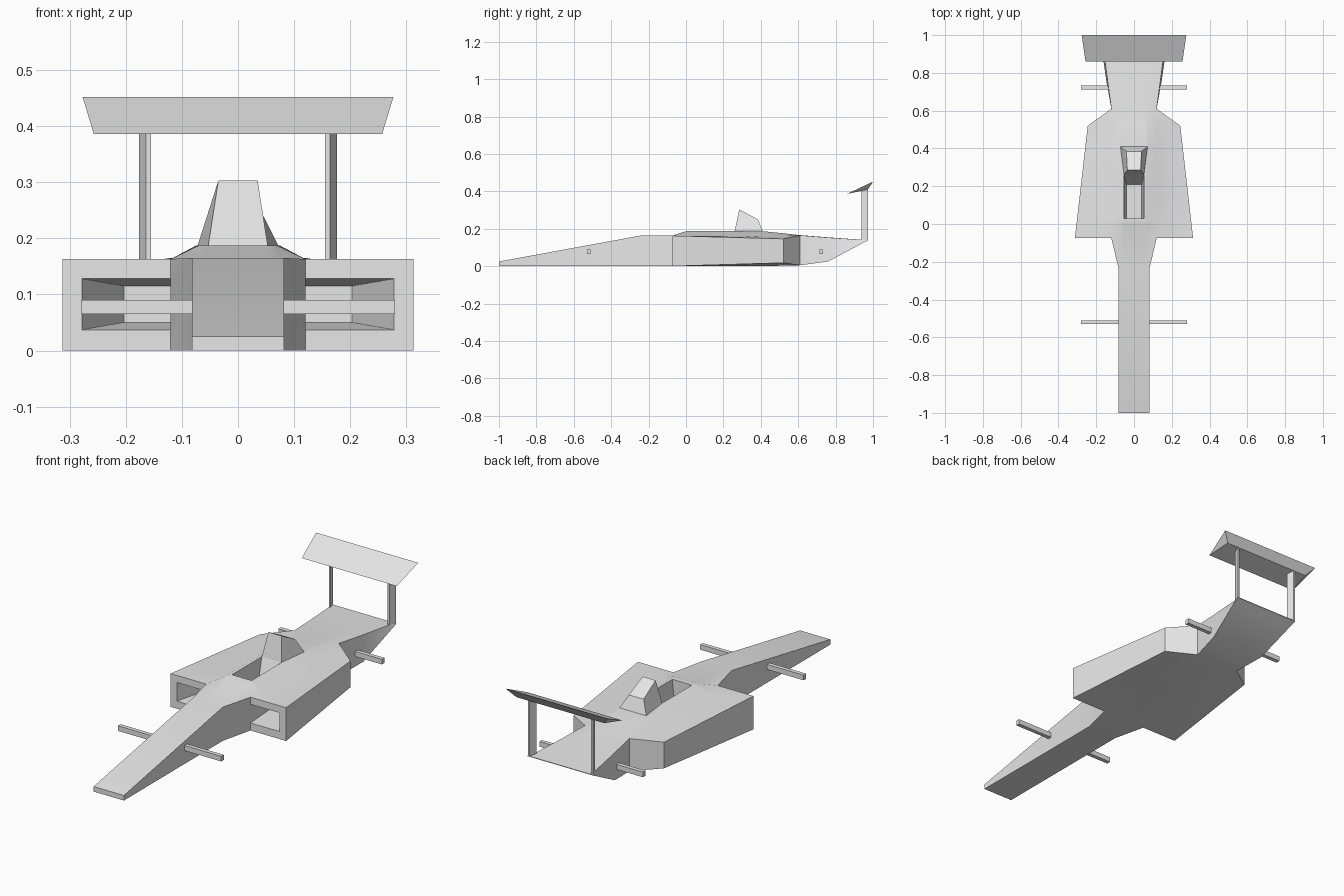
import bpy
import bmesh
from mathutils import Vector

cube = bpy.data.objects.get("Cube")
if cube:
    bpy.data.objects.remove(cube, do_unlink=True)

# One plain grey for the whole model
grey = bpy.data.materials.new("plain_grey")
grey.use_nodes = True
grey.diffuse_color = (0.8, 0.8, 0.8, 1)
grey.node_tree.nodes["Principled BSDF"].inputs["Base Color"].default_value = (0.8, 0.8, 0.8, 1)


def finish(bm, name):
    """Turn a bmesh into a named object with sharp-aware smooth shading."""
    bmesh.ops.remove_doubles(bm, verts=bm.verts, dist=0.0005)
    bmesh.ops.recalc_face_normals(bm, faces=bm.faces)
    mesh = bpy.data.meshes.new(name)
    bm.to_mesh(mesh)
    bm.free()
    mesh.materials.append(grey)
    ob = bpy.data.objects.new(name, mesh)
    bpy.context.collection.objects.link(ob)
    bpy.ops.object.select_all(action='DESELECT')
    ob.select_set(True)
    bpy.context.view_layer.objects.active = ob
    bpy.ops.object.shade_smooth_by_angle()
    return ob


def bridge(bm, a, b):
    """Close the band between two matching loops."""
    for i in range(len(a)):
        j = (i + 1) % len(a)
        bm.faces.new((a[i], a[j], b[j], b[i]))


def prism(name, lower, upper):
    """Solid between two matching polygons."""
    bm = bmesh.new()
    a = [bm.verts.new(p) for p in lower]
    b = [bm.verts.new(p) for p in upper]
    bridge(bm, a, b)
    bm.faces.new(a)
    bm.faces.new(b)
    return finish(bm, name)


# Hull stations: y, bottom half-width, bottom z, top half-width, top z,
# ridge half-width, ridge z, cockpit half-width
STATIONS = [
    (-1.0, .082, 0, .082, .025, .06, .025, .045),
    (-.235, .082, 0, .082, .165, .06, .165, .045),
    (-.075, .12, 0, .12, .163, .07, .163, .05),
    (0, .12, 0, .12, .163, .07, .187, .053),
    (.03, .12, 0, .12, .163, .07, .187, .053),
    (.26, .12, 0, .12, .163, .07, .187, .053),
    (.41, .12, 0, .12, .163, .075, .187, .068),
    (.52, .12, .003, .12, .163, .075, .176, .06),
    (.61, .12, .005, .12, .165, .075, .166, .05),
    (.76, .147, .025, .14, .153, .085, .154, .05),
    (.935, .172, .118, .163, .142, .095, .142, .05),
    (.972, .177, .137, .177, .14, .1, .14, .05),
]
POD_START, POD_END, TUB_START = 2, 8, 4

bm = bmesh.new()
V = bm.verts.new
F = bm.faces.new
rings = []
for y, bx, zb, tx, zt, rx, zr, ox in STATIONS:
    section = ((0, zb), (bx, zb), (tx, zt), (rx, zr), (ox, zr), (0, zr))
    rings.append([V((x, y, z)) for x, z in section])

# Side pod outer edge, tapering towards the back
pod = {}
for i in range(POD_START, POD_END):
    y = STATIONS[i][0]
    t = (y + .075) / .595
    x = .313 - .068 * t
    pod[i] = (V((x, y, .018 * t)), V((x, y, .163 - .017 * t)))

# Intake mouth and its back end
mouth = [V((x, -.075, z)) for x, z in ((.12, .037), (.278, .037), (.278, .128), (.12, .128))]
back = [V((x, .14, z)) for x, z in ((.12, .05), (.203, .05), (.203, .115), (.12, .115))]

# Hull skin, with pods replacing its sides and the cockpit left open
for i in range(len(rings) - 1):
    a, b = rings[i], rings[i + 1]
    for k in range(5):
        if k == 4 and i == TUB_START:
            continue
        if k == 1 and POD_START <= i < POD_END:
            continue
        if k == 1 and i == POD_START - 1:
            F((a[1], b[1], mouth[0], mouth[3], b[2], a[2]))
            continue
        F((a[k], a[k + 1], b[k + 1], b[k]))
F(rings[0])
F(rings[-1])

# Pod skin
for i in range(POD_START, POD_END - 1):
    a, b = rings[i], rings[i + 1]
    F((a[1], b[1], pod[i + 1][0], pod[i][0]))
    F((pod[i][0], pod[i + 1][0], pod[i + 1][1], pod[i][1]))
    F((pod[i][1], pod[i + 1][1], b[2], a[2]))
low, high = pod[POD_END - 1]
a, b = rings[POD_END - 1], rings[POD_END]
F((a[1], b[1], low))
F((low, b[1], b[2], high))
F((high, b[2], a[2]))

# Pod front frame and intake tunnel
low, high = pod[POD_START]
a = rings[POD_START]
F((a[1], low, mouth[1], mouth[0]))
F((low, high, mouth[2], mouth[1]))
F((high, a[2], mouth[3], mouth[2]))
bridge(bm, mouth, back)
F(back)

# Cockpit tub with sloping walls and seat back
a, b = rings[TUB_START], rings[TUB_START + 1]
f0, f1 = V((0, .03, .06)), V((.04, .03, .06))
g0, g1 = V((0, .21, .06)), V((.04, .21, .06))
F((a[5], a[4], f1, f0))
F((a[4], b[4], g1, f1))
F((b[4], b[5], g0, g1))
F((f0, f1, g1, g0))

# Mirror the half hull
dup = bmesh.ops.duplicate(bm, geom=bm.verts[:] + bm.edges[:] + bm.faces[:])["geom"]
for v in dup:
    if isinstance(v, bmesh.types.BMVert):
        v.co.x = -v.co.x
finish(bm, "hull")


def trapezoid(front, rear):
    """Left-right symmetric quad from (half-width, y, z) of its front and rear edge."""
    (fx, fy, fz), (rx, ry, rz) = front, rear
    return [(-fx, fy, fz), (fx, fy, fz), (rx, ry, rz), (-rx, ry, rz)]


# Headrest fin behind the seat
prism("headrest",
      trapezoid((.053, .26, .187), (.072, .41, .187)),
      trapezoid((.035, .285, .303), (.04, .385, .25)))

# Rear wing: thin wedge with slanted ends
prism("rear_wing",
      [(-.257, .86, .386), (-.277, 1, .452), (-.238, .972, .41)],
      [(.257, .86, .386), (.277, 1, .452), (.238, .972, .41)])

for side, s in (("left", 1), ("right", -1)):
    # Wing struts with a slanted section
    plan = ((.155, .937), (.164, .937), (.176, .972), (.167, .972))
    prism(side + "_wing_strut",
          [(s * x, y, .138) for x, y in plan],
          [(s * x, y, .402 + (y - .937) * .2) for x, y in plan])
    # Axle stubs
    for end, y, inner in (("front", -.52, .08), ("rear", .723, .125)):
        plan = ((inner, y - .01), (.28, y - .01), (.28, y + .01), (inner, y + .01))
        prism(f"{side}_{end}_axle",
              [(s * x, py, .065) for x, py in plan],
              [(s * x, py, .09) for x, py in plan])
